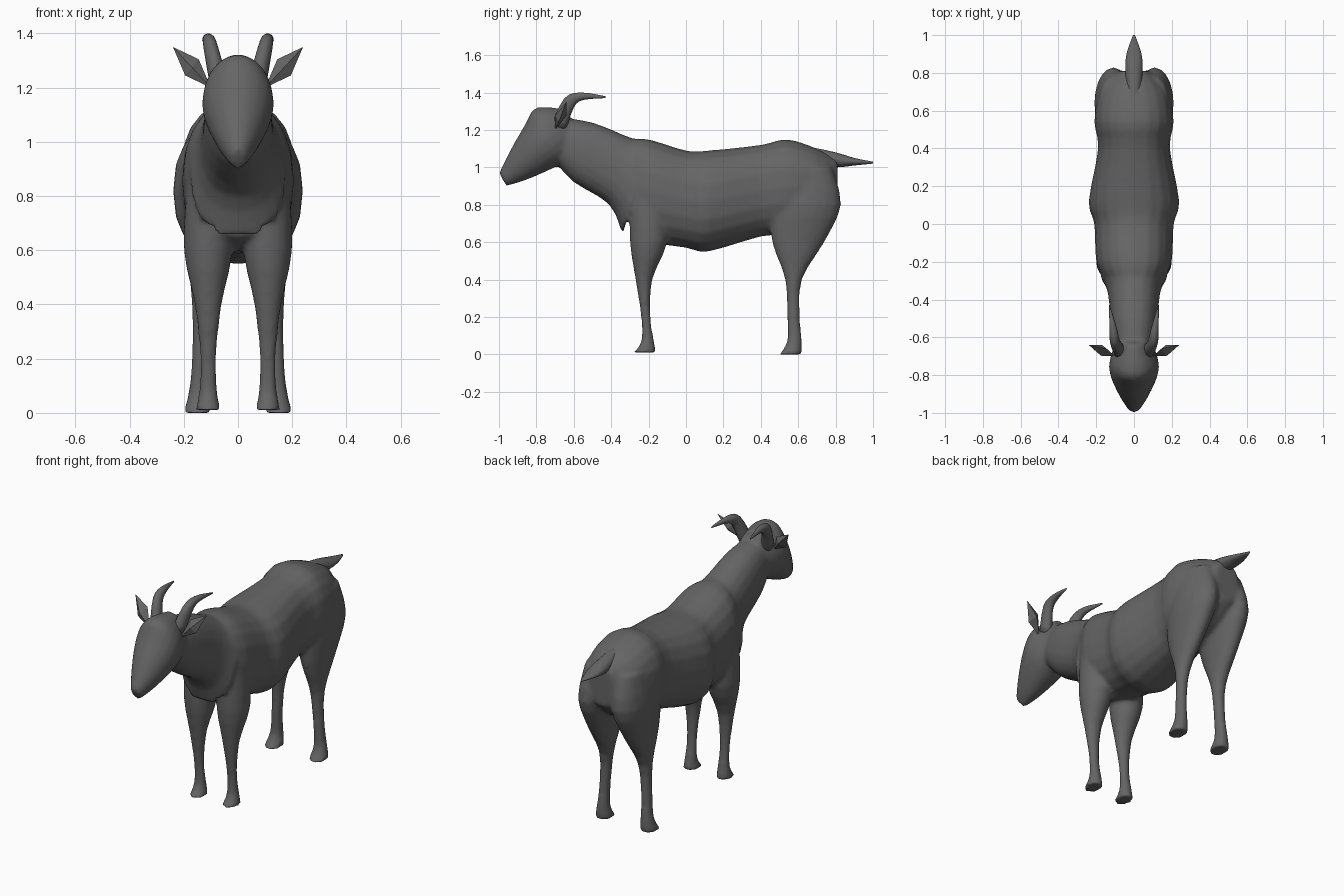
import bpy, bmesh, math
from mathutils import Vector

old = bpy.data.objects.get("Cube")
if old:
    bpy.data.objects.remove(old, do_unlink=True)

shade = (.13, .13, .13, 1)
grey = bpy.data.materials.new("dark grey hide")
grey.use_nodes = True
grey.diffuse_color = shade
grey.node_tree.nodes["Principled BSDF"].inputs["Base Color"].default_value = shade


def slanted(upper, lower, x, width):
    """Cross-section between two profile points, each given as (y, z)."""
    return Vector((*upper, *lower, x, width))


def upright(y, low, top, width):
    return slanted((y, top), (y, low), 0, width)


def level(z, front, back, width, foot_x, splay):
    return slanted((front, z), (back, z), foot_x - splay * z, width)


def flow(sections, steps=3):
    """Fill in sections along a smooth curve through the given ones."""
    padded = [sections[0], *sections, sections[-1]]
    result = []
    for before, start, end, after in zip(padded, padded[1:], padded[2:], padded[3:]):
        leave, arrive = (end - before) / 2, (after - start) / 2
        for i in range(steps):
            t = i / steps
            ease = t * t * (3 - 2 * t)
            result.append(start.lerp(end, ease)
                          + leave * t * (1 - t) ** 2 - arrive * t * t * (1 - t))
    return result + [sections[-1]]


def loft(bm, sections, side=1, power=2.0, count=20):
    """Skin a row of rounded cross-sections and close both ends."""
    rings = []
    for upper_y, upper_z, lower_y, lower_z, x, width in flow(sections):
        upper = Vector((side * x, upper_y, upper_z))
        lower = Vector((side * x, lower_y, lower_z))
        middle, half = (upper + lower) / 2, (upper - lower) / 2
        ring = []
        for i in range(count):
            angle = math.tau * i / count
            along, across = (math.copysign(abs(f) ** (2 / power), f)
                             for f in (math.cos(angle), math.sin(angle)))
            ring.append(bm.verts.new(middle + half * along + Vector((width * across, 0, 0))))
        rings.append(ring)
    for ring, following in zip(rings, rings[1:]):
        for i in range(count):
            j = (i + 1) % count
            bm.faces.new((ring[i], ring[j], following[j], following[i]))
    bm.faces.new(rings[0])
    bm.faces.new(rings[-1])


def finish(bm, name, smooth=True):
    bmesh.ops.recalc_face_normals(bm, faces=bm.faces)
    for face in bm.faces:
        face.smooth = smooth
    mesh = bpy.data.meshes.new(name)
    bm.to_mesh(mesh)
    bm.free()
    mesh.materials.append(grey)
    obj = bpy.data.objects.new(name, mesh)
    bpy.context.collection.objects.link(obj)
    return obj


body = bmesh.new()

# Trunk, from chest to rump
loft(body, [
    upright(-.3, .65, 1.15, .15),
    upright(-.2, .6, 1.15, .2),
    upright(0, .57, 1.09, .21),
    upright(.12, .55, 1.09, .24),
    upright(.4, .63, 1.12, .19),
    upright(.54, .64, 1.15, .21),
    upright(.7, .7, 1.1, .18),
    upright(.81, .8, 1.04, .08),
], power=2.3)

# Neck, from the throat down to the chest
loft(body, [
    slanted((-.7, 1.27), (-.7, 1.03), 0, .09),
    slanted((-.5, 1.24), (-.6, .92), 0, .12),
    slanted((-.3, 1.16), (-.41, .8), 0, .14),
    slanted((-.2, 1.14), (-.34, .64), 0, .18),
], power=2.3)

# Head, from muzzle to crown
loft(body, [
    slanted((-1, .97), (-.96, .9), 0, .03),
    slanted((-.94, 1.09), (-.86, .93), 0, .08),
    slanted((-.86, 1.23), (-.7, 1), 0, .13),
    slanted((-.8, 1.32), (-.6, 1.06), 0, .12),
    slanted((-.64, 1.31), (-.55, 1.1), 0, .07),
])

# Legs, from shoulder or hip to hoof
front_leg = [level(*row, foot_x=.11, splay=0) for row in (
    (.85, -.3, -.1, .08),
    (.6, -.3, -.1, .09),
    (.4, -.27, -.18, .05),
    (.2, -.24, -.19, .03),
    (.07, -.24, -.17, .035),
    (.01, -.28, -.16, .047),
)]
hind_leg = [level(*row, foot_x=.15, splay=.05) for row in (
    (1, .5, .78, .08),
    (.8, .45, .83, .1),
    (.6, .46, .74, .07),
    (.4, .53, .62, .04),
    (.2, .54, .61, .03),
    (.07, .54, .62, .037),
    (0, .5, .62, .053),
)]
for side in (1, -1):
    loft(body, front_leg, side)
    loft(body, hind_leg, side)
body = finish(body, "body_head_and_legs")

# Fuse the limbs into one smooth skin
skin = body.modifiers.new("skin", "REMESH")
skin.mode = "VOXEL"
skin.voxel_size = .012
skin.use_smooth_shade = True
blend = body.modifiers.new("blend", "SMOOTH")
blend.factor = .5
blend.iterations = 6

# Tail
tail = bmesh.new()
loft(tail, [
    slanted((.66, 1.11), (.7, 1.02), 0, .035),
    slanted((.8, 1.08), (.8, 1), 0, .045),
    slanted((.9, 1.05), (.9, 1.01), 0, .04),
    slanted((1, 1.03), (1, 1.02), 0, .005),
])
finish(tail, "tail")

for side, label in ((1, "left"), (-1, "right")):
    # Horn sweeping backwards to a point
    horn = bmesh.new()
    loft(horn, [
        slanted((-.72, 1.23), (-.64, 1.2), .07, .035),
        slanted((-.65, 1.37), (-.6, 1.32), .1, .027),
        slanted((-.56, 1.4), (-.55, 1.36), .11, .02),
        slanted((-.43, 1.38), (-.43, 1.37), .13, .002),
    ], side)
    finish(horn, label + "_horn")

    # Leaf-shaped ear: a thin ridged diamond from root to tip
    ear = bmesh.new()
    root, tip = Vector((.1, -.7, 1.2)), Vector((.24, -.64, 1.35))
    middle, spread, ridge = root.lerp(tip, .5), Vector((-.025, .01, .03)), Vector((0, .03, 0))
    for point in (root, tip, middle + spread, middle - spread, middle + ridge, middle - ridge):
        ear.verts.new((side * point.x, point.y, point.z))
    bmesh.ops.convex_hull(ear, input=ear.verts)
    finish(ear, label + "_ear", smooth=False)
